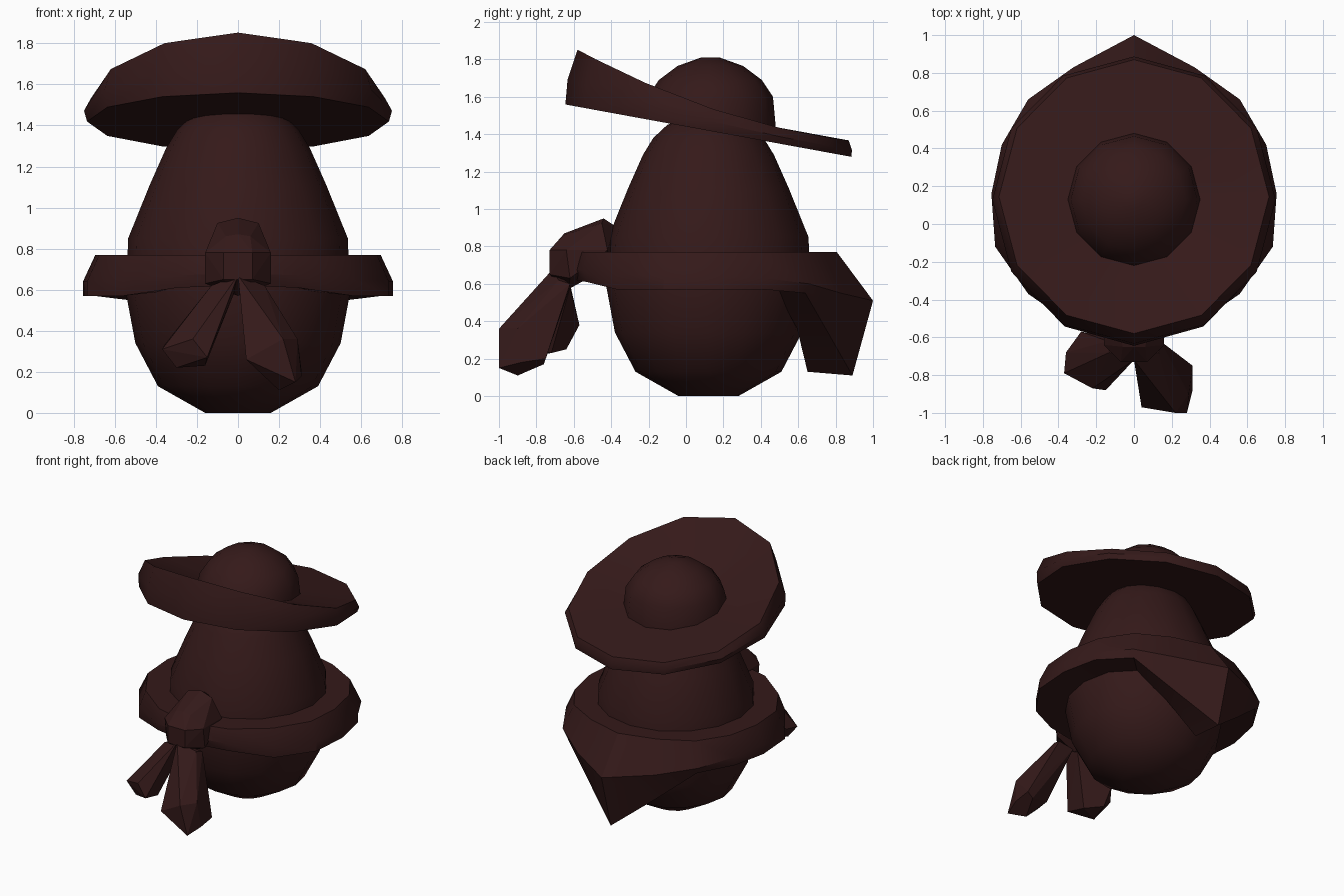
import bpy, bmesh
from math import sin, cos, pi, radians, hypot

if "Cube" in bpy.data.objects:
    bpy.data.objects.remove(bpy.data.objects["Cube"])

mat = bpy.data.materials.new("dark_brown")
mat.diffuse_color = (0.035, 0.010, 0.010, 1)
mat.use_nodes = True
mat.node_tree.nodes["Principled BSDF"].inputs["Base Color"].default_value = mat.diffuse_color


def finish(name, bm, angle=None):
    bmesh.ops.recalc_face_normals(bm, faces=bm.faces[:])
    me = bpy.data.meshes.new(name)
    bm.to_mesh(me)
    bm.free()
    me.materials.append(mat)
    ob = bpy.data.objects.new(name, me)
    bpy.context.collection.objects.link(ob)
    if angle:
        bpy.ops.object.select_all(action='DESELECT')
        bpy.context.view_layer.objects.active = ob
        ob.select_set(True)
        bpy.ops.object.shade_smooth_by_angle(angle=radians(angle))
    return ob


def loft(name, rings, angle, closed=False):
    bm = bmesh.new()
    vs = [[bm.verts.new(p) for p in r] for r in rings]
    n = len(rings[0])
    for a, b in zip(vs, vs[1:] + (vs[:1] if closed else [])):
        for i in range(n):
            j = (i + 1) % n
            bm.faces.new((a[i], a[j], b[j], b[i]))
    if not closed:
        bm.faces.new(vs[0])
        bm.faces.new(vs[-1])
    return finish(name, bm, angle)


def hull(name, pts):
    bm = bmesh.new()
    for p in pts:
        bm.verts.new(p)
    res = bmesh.ops.convex_hull(bm, input=bm.verts[:])
    junk = [v for v in res["geom_interior"] if isinstance(v, bmesh.types.BMVert)]
    bmesh.ops.delete(bm, geom=junk, context='VERTS')
    return finish(name, bm)


def ring(cy, rx, ry, zf, n=12):
    pts = []
    for i in range(n):
        a = 2 * pi * i / n
        y = cy + ry * sin(a)
        pts.append((rx * cos(a), y, zf(y, sin(a))))
    return pts


# Egg-shaped body
profile = [(.16, 0), (.39, .13), (.50, .34), (.545, .58), (.535, .85),
           (.43, 1.11), (.35, 1.29), (.295, 1.38), (.22, 1.45), (.1, 1.5)]
loft("body", [ring(.12, r, r, lambda y, s, z=z: z, 16) for r, z in profile], 40)


# Tilted hat: cupped brim rising at the front, with a round crown
def plane(y):
    return 1.28 + (.88 - y) * .183


def rise(s):
    return .12 - .11 * s + .075 * s * s


hat = [ring(.12, .735, .765, lambda y, s: plane(y)),
       ring(.127, .75, .76, lambda y, s: plane(y) + .45 * rise(s)),
       ring(.145, .715, .725, lambda y, s: plane(y) + rise(s)),
       ring(.13, .35, .35, lambda y, s: plane(y) + .085)]
for r, z in [(.335, 1.6), (.275, 1.69), (.175, 1.765), (.05, 1.81)]:
    hat.append(ring(.13, r, r, lambda y, s, z=z: z))
loft("hat", hat, 35)

# Neckerchief: x, y, top scale, bottom scale, fold height, bottom height, inner radius
half = [(0, -.62, .97, .97, .68, .62, .46),
        (.30, -.55, .96, .97, .67, .61, .48),
        (.56, -.37, .94, 1.0, .65, .57, .50),
        (.735, -.12, .92, 1.0, .64, .57, .50),
        (.755, .16, .92, 1.0, .64, .57, .50),
        (.70, .42, .92, 1.0, .63, .57, .50),
        (.56, .66, .90, .96, .60, .55, .52),
        (.32, .83, .86, .90, .55, .34, .52),
        (0, 1.0, .78, .875, .51, .11, .53)]
stations = half + [(-h[0],) + h[1:] for h in half[-2:0:-1]]
sections = []
for x, y, kt, kb, zm, zb, ri in stations:
    d = hypot(x, y - .12)

    def at(k, z):
        return (x * k, .12 + (y - .12) * k, z)
    sections.append([at(ri / d, .77), at(kt, .77), at(1, zm), at(kb, zb), at(ri / d, zb + .02)])
loft("neckerchief", sections, 30, closed=True)

# Knot at the front
knot = [(0, -.65, .87), (0, -.44, .95), (0, -.38, .91), (0, -.63, .57), (0, -.40, .70)]
for s in (-1, 1):
    knot += [(s * .07, -.73, .78), (s * .07, -.73, .65), (s * .16, -.64, .78),
             (s * .16, -.62, .63), (s * .10, -.45, .925), (s * .16, -.42, .78),
             (s * .06, -.65, .86)]
hull("knot", knot)

# Two loose ends hanging from the knot
hull("right_end", [(0, -.72, .67), (.13, -.68, .62), (.02, -.62, .58), (.14, -.62, .60),
                   (.04, -.97, .26), (.22, -1.0, .36), (.29, -.90, .36), (.28, -1.0, .15),
                   (.20, -.90, .11), (.31, -.88, .18), (.31, -.75, .20), (.26, -.76, .17),
                   (.10, -.80, .22)])
hull("left_end", [(0, -.72, .67), (-.13, -.68, .62), (-.02, -.62, .58), (-.14, -.62, .60),
                  (-.15, -.88, .27), (-.22, -.87, .36), (-.37, -.79, .31), (-.36, -.68, .33),
                  (-.30, -.78, .22), (-.28, -.57, .38), (-.27, -.64, .25), (-.16, -.72, .23)])
